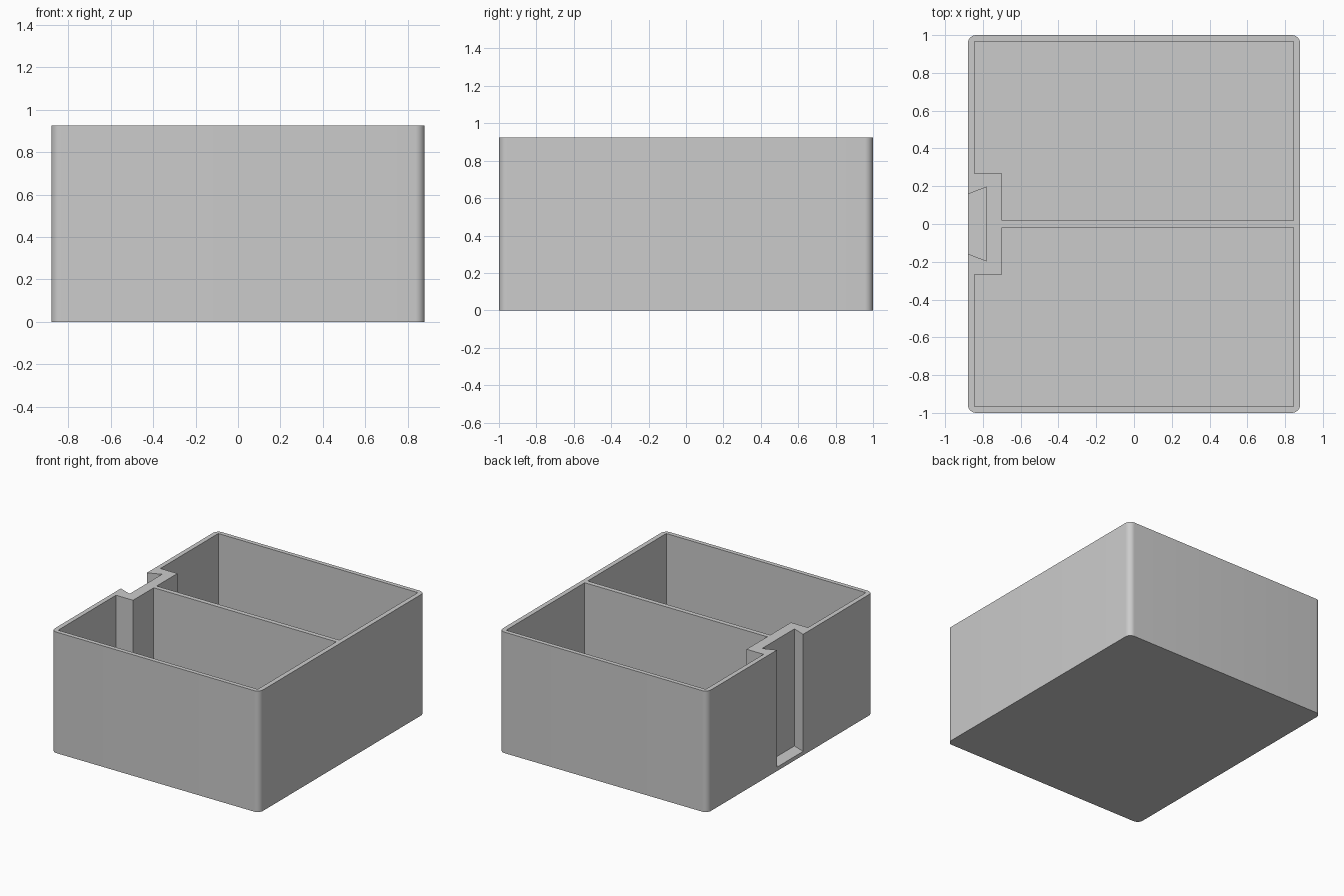
import bpy
import bmesh
from math import cos, sin, pi, radians

HALF_X, HALF_Y, HEIGHT = 0.88, 1.0, 0.925
RADIUS, FLOOR = 0.045, 0.03

if "Cube" in bpy.data.objects:
    bpy.data.objects.remove(bpy.data.objects["Cube"])

grey = bpy.data.materials.new("plain grey")
grey.use_nodes = True
colour = (0.6, 0.6, 0.6, 1)
grey.diffuse_color = colour
for node in grey.node_tree.nodes:
    if node.type == "BSDF_PRINCIPLED":
        node.inputs["Base Color"].default_value = colour


def prism(name, outline, bottom, top):
    """Extrude a flat outline upwards into a solid."""
    bm = bmesh.new()
    face = bm.faces.new([bm.verts.new((x, y, bottom)) for x, y in outline])
    up = bmesh.ops.extrude_face_region(bm, geom=[face])["geom"]
    for v in up:
        if isinstance(v, bmesh.types.BMVert):
            v.co.z = top
    bmesh.ops.recalc_face_normals(bm, faces=bm.faces)
    mesh = bpy.data.meshes.new(name)
    bm.to_mesh(mesh)
    bm.free()
    mesh.materials.append(grey)
    obj = bpy.data.objects.new(name, mesh)
    bpy.context.collection.objects.link(obj)
    return obj


def rounded_rectangle(hx, hy, r, steps=10):
    points = []
    for quarter, (sx, sy) in enumerate([(1, 1), (-1, 1), (-1, -1), (1, -1)]):
        for i in range(steps + 1):
            a = (quarter + i / steps) * pi / 2
            points.append((sx * (hx - r) + r * cos(a), sy * (hy - r) + r * sin(a)))
    return points


# Solid body with rounded upright corners
box = prism("divided_box", rounded_rectangle(HALF_X, HALF_Y, RADIUS), 0, HEIGHT)

# Two compartments, each stepping around the slot housing
pocket = [(-0.70, 0.018), (0.844, 0.018), (0.844, 0.967),
          (-0.844, 0.967), (-0.844, 0.268), (-0.70, 0.268)]
cutters = [prism("compartment_cutter", [(x, s * y) for x, y in pocket], FLOOR, HEIGHT + 0.1)
           for s in (1, -1)]

# Dovetail slot on the side wall, open at the top
slot = [(-0.93, -0.138), (-0.78, -0.196), (-0.78, 0.196), (-0.93, 0.138)]
cutters.append(prism("dovetail_cutter", slot, FLOOR, HEIGHT + 0.1))

bpy.ops.object.select_all(action="DESELECT")
box.select_set(True)
bpy.context.view_layer.objects.active = box
for cutter in cutters:
    cutter.hide_render = True
    cut = box.modifiers.new("cut", "BOOLEAN")
    cut.operation, cut.solver, cut.object = "DIFFERENCE", "EXACT", cutter
    bpy.ops.object.modifier_apply(modifier=cut.name)
    bpy.data.objects.remove(cutter)

bpy.ops.object.shade_smooth_by_angle(angle=radians(30))
